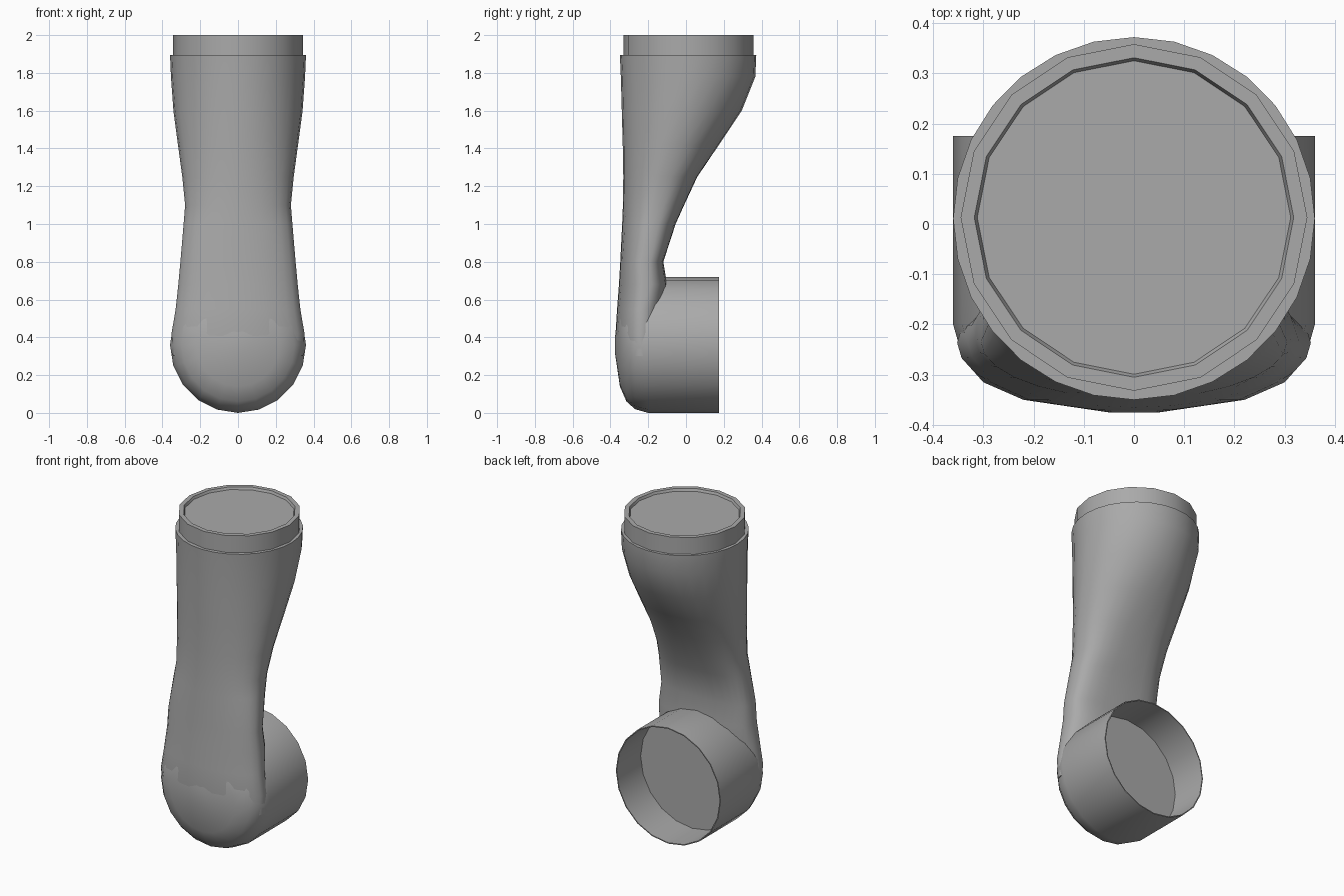
import bpy, bmesh, math
from mathutils import Matrix

old = bpy.data.objects.get("Cube")
if old:
    bpy.data.objects.remove(old, do_unlink=True)

grey = bpy.data.materials.new("plain grey")
grey.use_nodes = True
colour = (0.4, 0.4, 0.4, 1)
grey.diffuse_color = colour
grey.node_tree.nodes["Principled BSDF"].inputs["Base Color"].default_value = colour


def loft(name, rings, caps=(True, True), angle=40, matrix=None):
    """Skin a list of equal-length rings of points."""
    bm = bmesh.new()
    loops = [[bm.verts.new(p) for p in ring] for ring in rings]
    n = len(loops[0])
    for a, b in zip(loops, loops[1:]):
        for i in range(n):
            j = (i + 1) % n
            bm.faces.new((a[i], a[j], b[j], b[i]))
    if caps[0]:
        bm.faces.new(loops[0][::-1])
    if caps[1]:
        bm.faces.new(loops[-1])
    if matrix:
        bm.transform(matrix)
    bmesh.ops.recalc_face_normals(bm, faces=bm.faces)
    mesh = bpy.data.meshes.new(name)
    bm.to_mesh(mesh)
    bm.free()
    mesh.materials.append(grey)
    obj = bpy.data.objects.new(name, mesh)
    bpy.context.collection.objects.link(obj)
    bpy.ops.object.select_all(action='DESELECT')
    obj.select_set(True)
    bpy.context.view_layer.objects.active = obj
    bpy.ops.object.shade_smooth_by_angle(angle=math.radians(angle))
    return obj


def circle(r, z, n):
    return [(r * math.cos(2 * math.pi * i / n), r * math.sin(2 * math.pi * i / n), z)
            for i in range(n)]


def section(z, half, front, back, power, n=28):
    """Oval that is round at the front and squarer at the back."""
    mid, depth = (front + back) / 2, (back - front) / 2
    ring = []
    for i in range(n):
        t = 2 * math.pi * i / n
        c, s = math.cos(t), math.sin(t)
        e = 2 / power if s > 0 else 1
        ring.append((half * math.copysign(abs(c) ** e, c),
                     mid + depth * math.copysign(abs(s) ** e, s), z))
    return ring


# Upright arm: height, half width, front, back, squareness of the back
arm = [(0.30, 0.345, -0.365, -0.10, 2), (0.42, 0.352, -0.373, -0.10, 2),
       (0.55, 0.33, -0.365, -0.11, 2.4), (0.68, 0.316, -0.355, -0.10, 3),
       (0.80, 0.305, -0.348, -0.12, 3.2), (1.0, 0.288, -0.338, -0.055, 3),
       (1.10, 0.28, -0.334, -0.01, 2.8), (1.25, 0.295, -0.332, 0.06, 2.5),
       (1.42, 0.318, -0.335, 0.175, 2.2), (1.60, 0.342, -0.34, 0.295, 2),
       (1.78, 0.355, -0.345, 0.367, 2), (1.895, 0.36, -0.35, 0.372, 2)]
loft("arm", [section(*row) for row in arm])

# Lower joint housing: domed front, open cup at the back with a recessed floor
housing = [(0.05, -0.375), (0.22, -0.35), (0.30, -0.315), (0.34, -0.27),
           (0.36, -0.20), (0.36, 0.175), (0.354, 0.175), (0.354, -0.06)]
loft("joint_housing", [circle(r, -y, 20) for r, y in housing],
     matrix=Matrix.Translation((0, 0, 0.36)) @ Matrix.Rotation(math.radians(90), 4, 'X'))

# Upper collar with a slightly sunken plate
collar = [(0.345, 1.89), (0.345, 2.0), (0.318, 2.0), (0.312, 1.985)]
loft("top_collar", [circle(r, z, 16) for r, z in collar],
     matrix=Matrix.Translation((0, 0.013, 0)))
